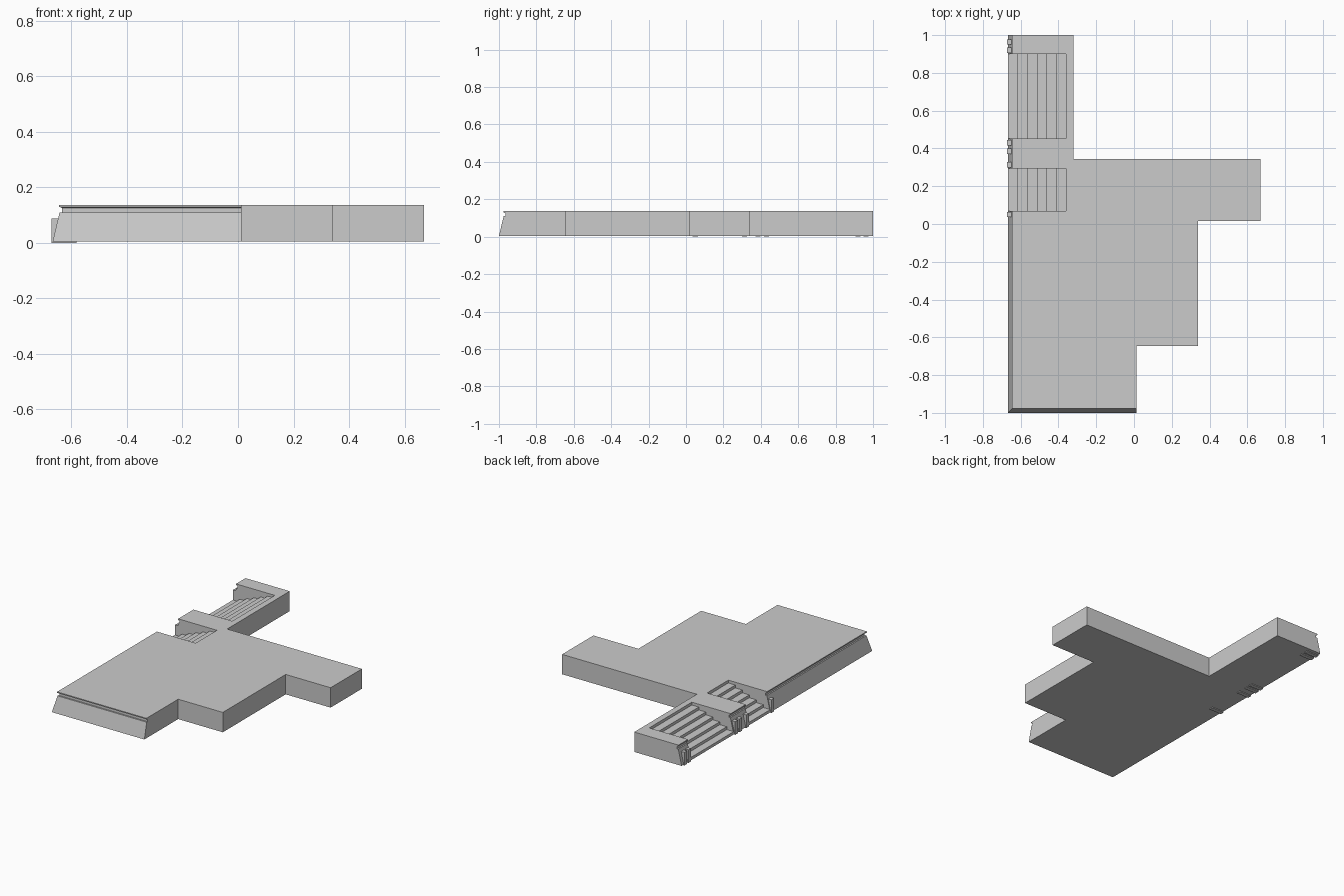
import bpy, bmesh

if "Cube" in bpy.data.objects:
    bpy.data.objects.remove(bpy.data.objects["Cube"])

LEFT, FRONT, BASE, TOP = -0.668, -1.0, 0.005, 0.137
STAIR_BACK = -0.36
STAIRS = [(0.07, 0.293), (0.453, 0.90)]          # y ranges of the stair bays
POSTS = [0.05, 0.313, 0.385, 0.43, 0.92, 0.963]  # y centres of the posts


def make_object(name, bm):
    bmesh.ops.recalc_face_normals(bm, faces=bm.faces[:])
    mesh = bpy.data.meshes.new(name)
    bm.to_mesh(mesh)
    bm.free()
    obj = bpy.data.objects.new(name, mesh)
    bpy.context.collection.objects.link(obj)
    return obj


def loft(name, loops):
    """Join equal-length loops of points and cap both ends."""
    bm = bmesh.new()
    rings = [[bm.verts.new(p) for p in loop] for loop in loops]
    n = len(rings[0])
    for a, b in zip(rings, rings[1:]):
        for i in range(n):
            j = (i + 1) % n
            bm.faces.new((a[i], a[j], b[j], b[i]))
    bm.faces.new(rings[0])
    bm.faces.new(rings[-1])
    return make_object(name, bm)


# Stepped platform outline with stair bays cut into the left side
plan = [(LEFT, FRONT), (0.012, FRONT), (0.012, -0.645), (0.34, -0.645),
        (0.34, 0.015), (0.67, 0.015), (0.67, 0.343), (-0.32, 0.343),
        (-0.32, 1.0), (LEFT, 1.0)]
for y0, y1 in reversed(STAIRS):
    plan += [(LEFT, y1), (STAIR_BACK, y1), (STAIR_BACK, y0), (LEFT, y0)]

# Battered wall, groove and lip on the left and front sides: (inset, height)
wall = [(0, BASE), (0.025, 0.11), (0.034, 0.11), (0.034, 0.126),
        (0.023, 0.130), (0.023, TOP)]
loft("platform", [[(x + d * (x == LEFT), y + d * (y == FRONT), z)
                   for x, y in plan] for d, z in wall])

# Stair flights
STEPS = 6
run = (STAIR_BACK - LEFT) / STEPS
rise = (TOP - BASE) / (STEPS + 1)
profile = [(LEFT, BASE)]
for i in range(STEPS):
    z = BASE + rise * (i + 1)
    profile += [(LEFT + run * i, z), (LEFT + run * (i + 1), z)]
profile.append((STAIR_BACK, BASE))
for k, (y0, y1) in enumerate(STAIRS):
    loft(f"stairs_{k + 1}", [[(x, y, z) for x, z in profile] for y in (y0, y1)])

# Posts flanking the stairs, set into the battered wall
for k, y in enumerate(POSTS):
    corners = [(-0.672, y - 0.014), (-0.582, y - 0.014),
               (-0.582, y + 0.014), (-0.672, y + 0.014)]
    loft(f"post_{k + 1}", [[(px, py, z) for px, py in corners] for z in (0.0, 0.087)])
